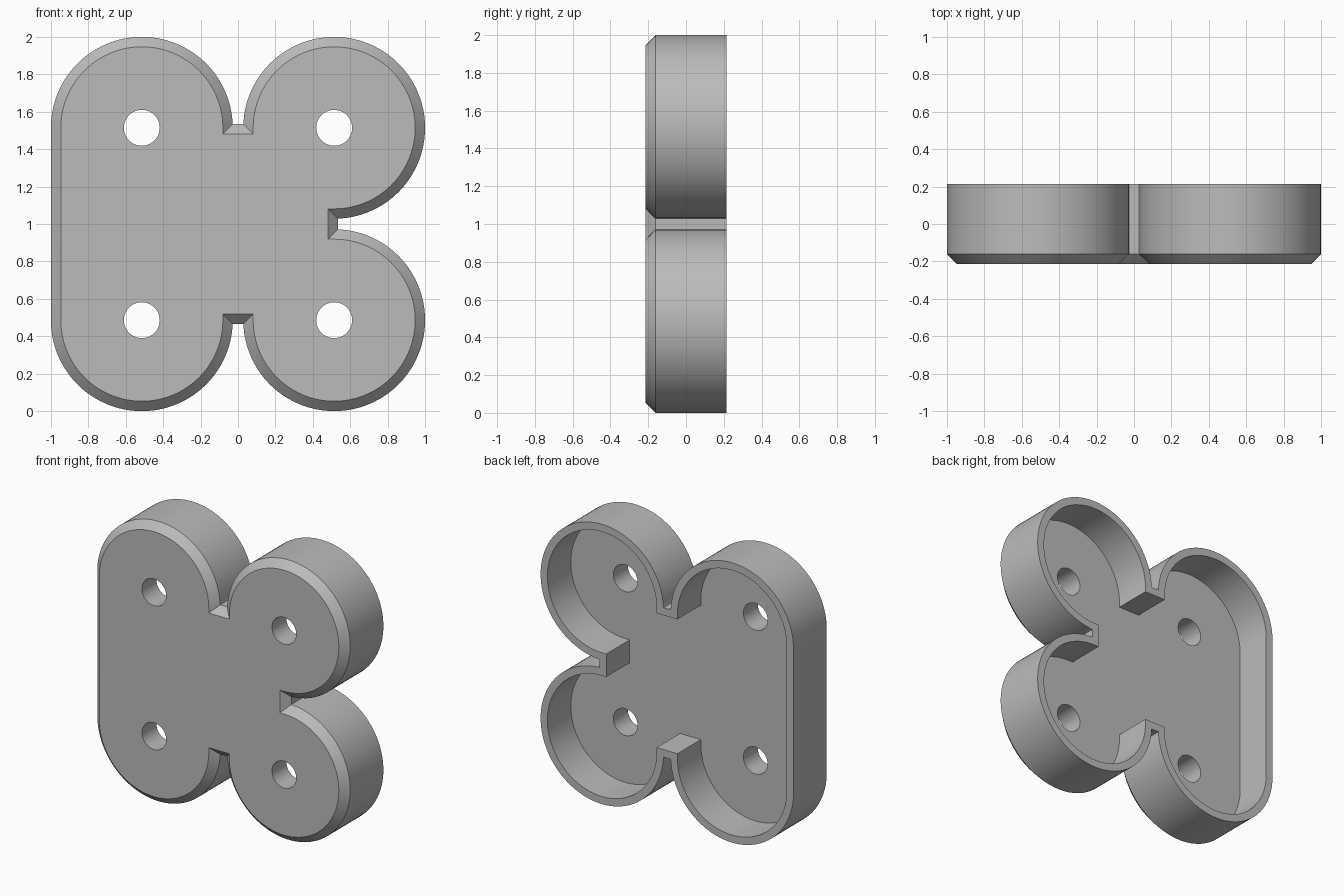
import bpy, bmesh
from math import asin, sin, cos, pi, tau

if "Cube" in bpy.data.objects:
    bpy.data.objects.remove(bpy.data.objects["Cube"], do_unlink=True)

C = 0.514         # lobe centre distance from the middle
R = 0.486         # lobe radius
NOTCH = 0.534     # notch floor distance from the middle
CHAMFER = 0.053
WALL = 0.054
FRONT, FLOOR, BACK = -0.214, -0.05, 0.214
HOLE_R = 0.096
STEPS = 56


def outline(d):
    """Four-lobed outline with three notches, moved inwards by d."""
    r, f, h = R - d, NOTCH - d, C - R + d
    a = asin(max(0, f - C) / r) + 0.002
    pts = []

    def arc(sx, sz, start, end):
        for i in range(STEPS + 1):
            t = start + (end - start) * i / STEPS
            pts.append((sx * C + r * cos(t), sz * C + r * sin(t)))

    pts.append((h, f))
    arc(1, 1, pi - a, -pi / 2 + a)
    pts.extend([(f, h), (f, -h)])
    arc(1, -1, pi / 2 - a, -pi + a)
    pts.extend([(h, -f), (-h, -f)])
    arc(-1, -1, -a, -pi)
    arc(-1, 1, pi, a)
    pts.append((-h, f))
    return pts


def circle(cx, cz):
    return [(cx + HOLE_R * cos(tau * i / 40), cz + HOLE_R * sin(tau * i / 40))
            for i in range(40)]


bm = bmesh.new()


def ring(pts, y):
    return [bm.verts.new((x, y, z + 1)) for x, z in pts]


def bridge(a, b):
    n = len(a)
    for i in range(n):
        j = (i + 1) % n
        bm.faces.new((a[i], a[j], b[j], b[i]))


def fill(loops):
    edges = []
    for loop in loops:
        for i, v in enumerate(loop):
            w = loop[(i + 1) % len(loop)]
            edges.append(bm.edges.get((v, w)) or bm.edges.new((v, w)))
    bmesh.ops.triangle_fill(bm, use_beauty=True, edges=edges)


# Chamfered outer shell, rim and inner wall
sections = [(CHAMFER, FRONT), (0, FRONT + CHAMFER), (0, BACK),
            (WALL, BACK), (WALL, FLOOR)]
rings = [ring(outline(d), y) for d, y in sections]
for a, b in zip(rings, rings[1:]):
    bridge(a, b)

# Screw holes through the plate
front_loops, floor_loops = [rings[0]], [rings[-1]]
for sx in (-1, 1):
    for sz in (-1, 1):
        pts = circle(sx * C, sz * C)
        a, b = ring(pts, FRONT), ring(pts, FLOOR)
        bridge(a, b)
        front_loops.append(a)
        floor_loops.append(b)

# Front face and cavity floor
fill(front_loops)
fill(floor_loops)
bmesh.ops.recalc_face_normals(bm, faces=bm.faces)

mesh = bpy.data.meshes.new("lobed_cover")
bm.to_mesh(mesh)
bm.free()
cover = bpy.data.objects.new("lobed_cover", mesh)
bpy.context.collection.objects.link(cover)

# Plain grey material
grey = bpy.data.materials.new("plain grey")
grey.use_nodes = True
colour = (0.5, 0.5, 0.5, 1)
grey.diffuse_color = colour
grey.node_tree.nodes["Principled BSDF"].inputs["Base Color"].default_value = colour
mesh.materials.append(grey)

# Smooth curved walls, sharp edges
bpy.ops.object.select_all(action='DESELECT')
cover.select_set(True)
bpy.context.view_layer.objects.active = cover
bpy.ops.object.shade_smooth_by_angle(angle=0.5)
